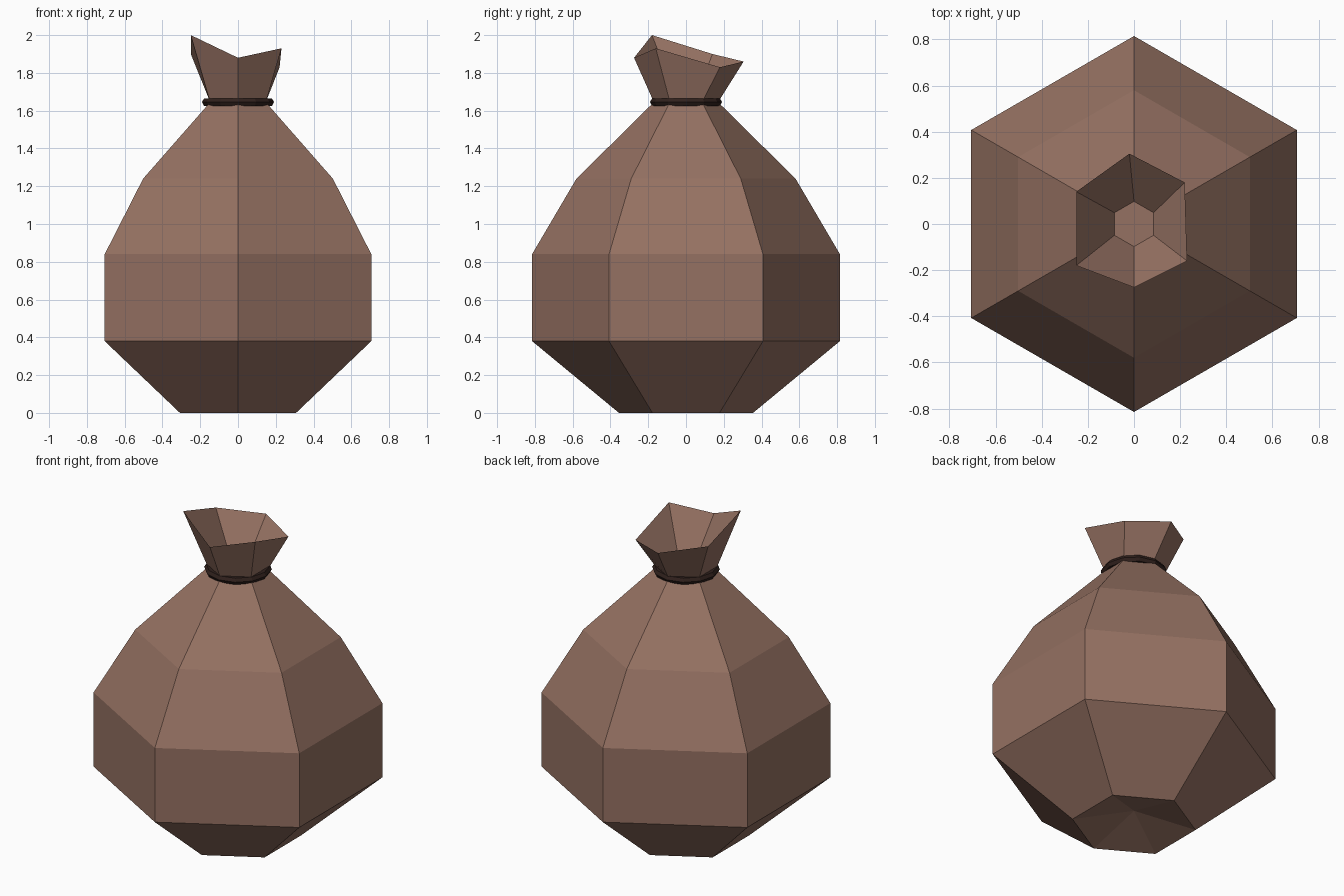
import bpy, bmesh
from math import sin, cos, radians

if "Cube" in bpy.data.objects:
    bpy.data.objects.remove(bpy.data.objects["Cube"])


def material(name, color):
    m = bpy.data.materials.new(name)
    m.diffuse_color = (*color, 1)
    m.use_nodes = True
    m.node_tree.nodes["Principled BSDF"].inputs["Base Color"].default_value = m.diffuse_color
    return m


def hexagon(r, z):
    # corners on +y and -y, going clockwise from the back
    return [(r * sin(radians(60 * k)), r * cos(radians(60 * k)), z) for k in range(6)]


# Sack: stacked hexagons, flared uneven mouth, hollow inside of the mouth
mouth = [(-0.02, 0.305, 1.86), (0.22, 0.18, 1.83), (0.23, -0.16, 1.93),
         (0, -0.275, 1.88), (-0.25, -0.18, 2.0), (-0.25, 0.14, 1.90)]
profile = [(0.355, 0), (0.815, 0.38), (0.815, 0.84), (0.58, 1.24), (0.17, 1.645)]
rings = [hexagon(r, z) for r, z in profile] + [mouth, hexagon(0.098, 1.66)]

bm = bmesh.new()
loops = [[bm.verts.new(p) for p in ring] for ring in rings]
for a, b in zip(loops, loops[1:]):
    for i in range(6):
        j = (i + 1) % 6
        bm.faces.new((a[i], b[i], b[j], a[j]))
bm.faces.new(loops[-1])  # floor of the mouth

# Dented bottom
dent = bm.verts.new((0, 0, 0.09))
for i in range(6):
    bm.faces.new((dent, loops[0][i], loops[0][(i + 1) % 6]))
bmesh.ops.recalc_face_normals(bm, faces=bm.faces)
mesh = bpy.data.meshes.new("sack")
bm.to_mesh(mesh)
bm.free()
sack = bpy.data.objects.new("sack", mesh)
bpy.context.collection.objects.link(sack)
mesh.materials.append(material("brown_cloth", (0.30, 0.165, 0.122)))

# Cord tied around the neck
bpy.ops.mesh.primitive_torus_add(major_segments=12, minor_segments=6,
                                 major_radius=0.168, minor_radius=0.023,
                                 location=(0, 0, 1.645))
cord = bpy.context.object
cord.name = "neck_cord"
cord.data.materials.append(material("dark_cord", (0.03, 0.015, 0.012)))
